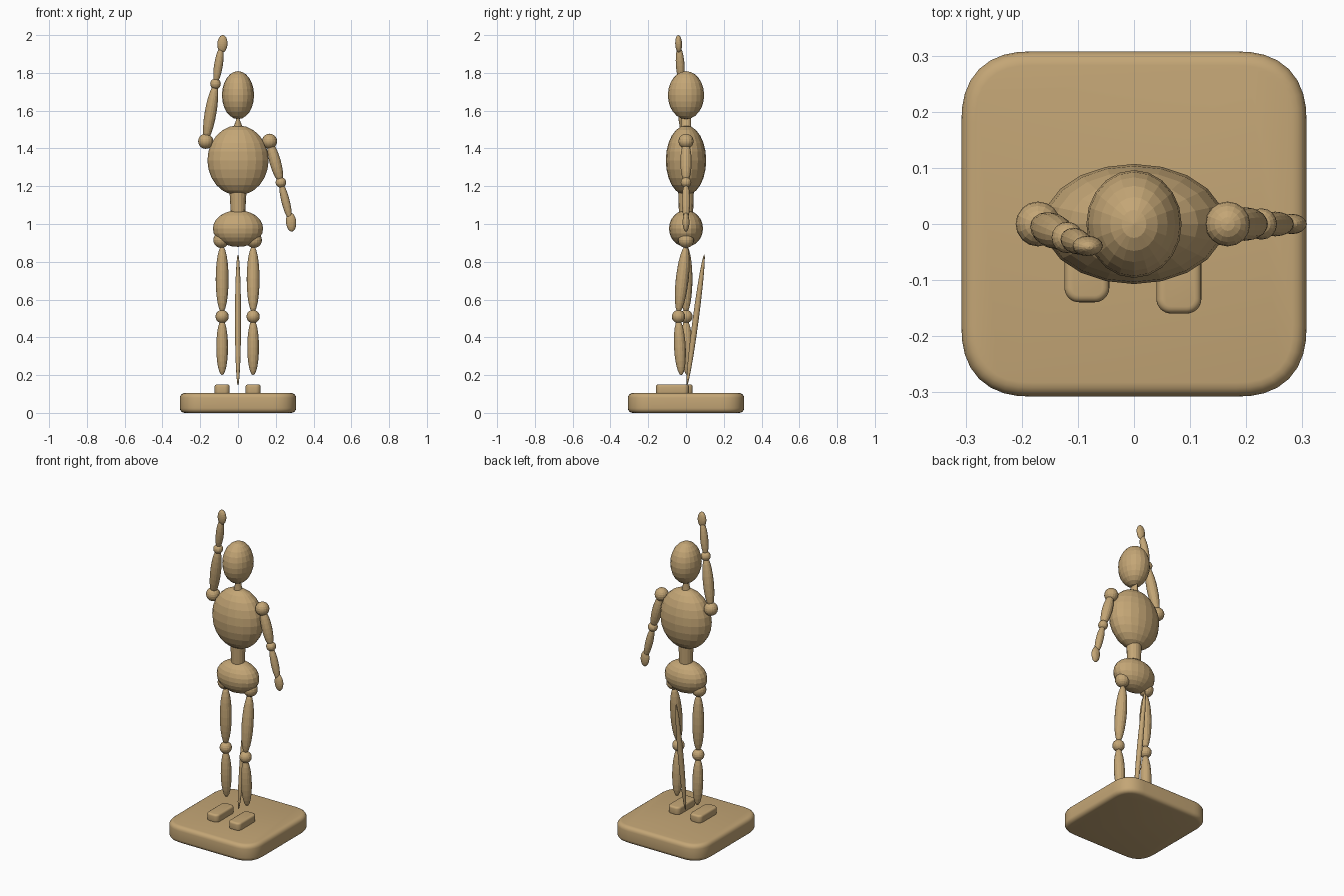
import bpy, bmesh
from mathutils import Vector, Matrix

cube = bpy.data.objects.get("Cube")
if cube:
    bpy.data.objects.remove(cube, do_unlink=True)

# One tan wood for everything
wood = bpy.data.materials.new("tan_wood")
wood.use_nodes = True
wood.diffuse_color = (0.55, 0.38, 0.18, 1)
wood.node_tree.nodes["Principled BSDF"].inputs["Base Color"].default_value = wood.diffuse_color


def finish(name, bm):
    mesh = bpy.data.meshes.new(name)
    bm.to_mesh(mesh)
    bm.free()
    mesh.materials.append(wood)
    obj = bpy.data.objects.new(name, mesh)
    bpy.context.collection.objects.link(obj)
    return obj


def ellipsoid(name, center, radii, axis=(0, 0, 1), segments=20, rings=12):
    """Faceted ellipsoid whose long radius points along the axis."""
    bm = bmesh.new()
    turn = Vector((0, 0, 1)).rotation_difference(Vector(axis)).to_matrix().to_4x4()
    matrix = Matrix.Translation(center) @ turn @ Matrix.Diagonal((*radii, 1))
    bmesh.ops.create_uvsphere(bm, u_segments=segments, v_segments=rings, radius=1, matrix=matrix)
    return finish(name, bm)


def ball(name, center, radius):
    return ellipsoid(name, center, (radius,) * 3, segments=16, rings=10)


def limb(name, low, high, rx, ry=None):
    """Spindle running between two points."""
    low, high = Vector(low), Vector(high)
    span = high - low
    return ellipsoid(name, (low + high) / 2, (rx, ry or rx, span.length / 2), span, 16, 12)


def block(name, center, size, corner, rim, profile=0.5):
    """Box with rounded upright corners and softened top and bottom rims."""
    bm = bmesh.new()
    bmesh.ops.create_cube(bm, size=1, matrix=Matrix.Translation(center) @ Matrix.Diagonal((*size, 1)))
    upright = [e for e in bm.edges if abs(e.verts[0].co.z - e.verts[1].co.z) > size[2] / 2]
    bmesh.ops.bevel(bm, geom=upright, offset=corner, segments=8, profile=profile, affect='EDGES')
    rims = [e for e in bm.edges if abs(e.verts[0].co.z - e.verts[1].co.z) < 1e-5]
    bmesh.ops.bevel(bm, geom=rims, offset=rim, segments=4, profile=0.5, affect='EDGES')
    obj = finish(name, bm)
    bpy.ops.object.select_all(action='DESELECT')
    obj.select_set(True)
    bpy.context.view_layer.objects.active = obj
    bpy.ops.object.shade_smooth_by_angle(angle=0.7)
    return obj


def column(name, low, high, bottom, top):
    """Tapered column with oval ends given as (rx, ry)."""
    bm = bmesh.new()
    bmesh.ops.create_cone(bm, cap_ends=True, segments=16, radius1=1, radius2=1, depth=2)
    for v in bm.verts:
        rx, ry = top if v.co.z > 0 else bottom
        v.co = (v.co.x * rx, v.co.y * ry, high if v.co.z > 0 else low)
    return finish(name, bm)


# Stand
block("base", (0, 0, 0.0525), (0.615, 0.615, 0.105), 0.125, 0.025, 0.56)
limb("support_rod", (0, 0.005, 0.145), (0, 0.097, 0.84), 0.016)

# Trunk and head
ellipsoid("head", (0, 0, 1.682), (0.085, 0.096, 0.127))
column("neck", 1.48, 1.57, (0.036, 0.027), (0.003, 0.027))
ellipsoid("chest", (0, 0, 1.337), (0.162, 0.107, 0.185))
column("waist", 1.04, 1.19, (0.037, 0.037), (0.046, 0.042))
ellipsoid("pelvis", (0, 0, 0.976), (0.133, 0.09, 0.097))

# Legs: side sign, knee y, ankle y, foot y
for side, x, knee_y, ankle_y, foot_y in (("left", 0.08, -0.04, -0.025, -0.072),
                                         ("right", -0.084, 0, 0.008, -0.052)):
    ball(side + "_hip", (x * 1.06, 0, 0.915), 0.042)
    limb(side + "_thigh", (x, knee_y, 0.53), (x, 0, 0.885), 0.034)
    ball(side + "_knee", (x, knee_y, 0.51), 0.035)
    limb(side + "_shin", (x, ankle_y, 0.2), (x, knee_y, 0.495), 0.031)
    block(side + "_foot", (x, foot_y, 0.124), (0.08, 0.175, 0.052), 0.026, 0.012)

# Left arm hangs, right arm is raised
shoulder, elbow = (0.167, 0, 1.438), (0.227, 0, 1.22)
ball("left_shoulder", shoulder, 0.04)
limb("left_upper_arm", elbow, shoulder, 0.03)
ball("left_elbow", elbow, 0.028)
limb("left_forearm", (0.277, 0, 1.02), elbow, 0.022)
limb("left_hand", (0.285, 0, 0.96), (0.277, 0, 1.06), 0.027, 0.018)

shoulder, elbow = (-0.171, 0, 1.438), (-0.119, -0.024, 1.742)
ball("right_shoulder", shoulder, 0.04)
limb("right_upper_arm", shoulder, elbow, 0.031)
ball("right_elbow", elbow, 0.028)
limb("right_forearm", elbow, (-0.088, -0.037, 1.94), 0.023)
limb("right_hand", (-0.085, -0.037, 1.907), (-0.08, -0.041, 2.0), 0.027, 0.018)
